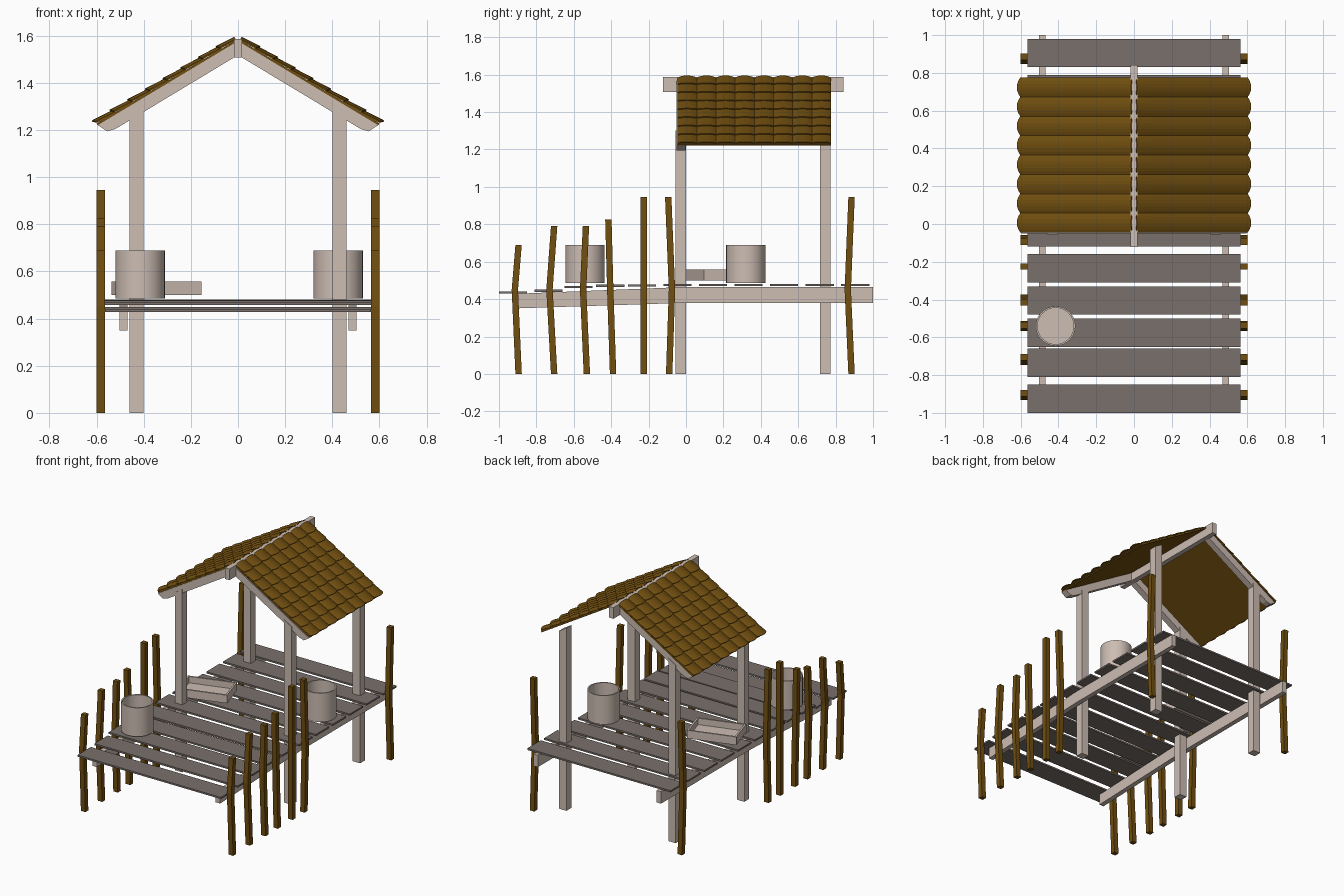
import bpy, bmesh, math
from mathutils import Vector, Matrix

if "Cube" in bpy.data.objects:
    bpy.data.objects.remove(bpy.data.objects["Cube"])


def material(name, rgb):
    m = bpy.data.materials.new(name)
    m.use_nodes = True
    m.diffuse_color = (*rgb, 1)
    bsdf = next(n for n in m.node_tree.nodes if n.type == 'BSDF_PRINCIPLED')
    bsdf.inputs["Base Color"].default_value = (*rgb, 1)
    bsdf.inputs["Roughness"].default_value = 0.9
    return m


PALE = material("pale_wood", (0.61, 0.51, 0.45))
GREY = material("weathered_grey", (0.19, 0.16, 0.147))
BROWN = material("dark_brown", (0.165, 0.077, 0.005))


def finish(name, bm, mat):
    bmesh.ops.recalc_face_normals(bm, faces=bm.faces)
    me = bpy.data.meshes.new(name)
    bm.to_mesh(me)
    bm.free()
    me.materials.append(mat)
    ob = bpy.data.objects.new(name, me)
    bpy.context.collection.objects.link(ob)
    return ob


def add_box(bm, centre, size, rot=Matrix()):
    m = Matrix.Translation(centre) @ rot @ Matrix.Diagonal((*size, 1))
    bmesh.ops.create_cube(bm, size=1, matrix=m)


def box(name, centre, size, mat):
    bm = bmesh.new()
    add_box(bm, centre, size)
    return finish(name, bm, mat)


def prism(name, points, axis, start, end, mat):
    """Extrude a closed outline along axis 'x' (points y,z) or 'y' (points x,z)."""
    bm = bmesh.new()

    def place(p, d):
        return (d, p[0], p[1]) if axis == 'x' else (p[0], d, p[1])
    face = bm.faces.new([bm.verts.new(place(p, start)) for p in points])
    new = bmesh.ops.extrude_face_region(bm, geom=[face])["geom"]
    shift = Vector(place((0, 0), end - start))
    bmesh.ops.translate(bm, vec=shift, verts=[v for v in new if isinstance(v, bmesh.types.BMVert)])
    return finish(name, bm, mat)


SIDES = (("left", 1), ("right", -1))

# Deck planks: centre y, centre z
planks = [(-.925, .435), (-.735, .444), (-.575, .464), (-.405, .471), (-.235, .473)]
planks += [(-.045 + .19 * i, .475) for i in range(6)]
for i, (y, z) in enumerate(planks):
    box(f"deck_plank_{i + 1}", (0, y, z), (1.13, .15, .012), GREY)

# Deck beams with a sloping front part
beam = [(-.92, .35), (0, .38), (1, .38), (1, .465), (0, .465), (-.92, .428)]
for side, s in SIDES:
    prism(f"deck_beam_{side}", beam, 'x', s * .468, s * .503, PALE)

# Bent fence stakes: y at foot, middle and top, then height
stakes = [(-.895, -.915, -.895, .69), (-.705, -.73, -.705, .79), (-.53, -.55, -.535, .79),
          (-.39, -.405, -.415, .825), (-.225, -.225, -.225, .945),
          (-.09, -.075, -.095, .945), (.885, .865, .885, .945)]
for i, (foot, mid, top, h) in enumerate(stakes):
    spine = [(foot, 0), (mid, .45), (top, h)]
    outline = [(y - .017, z) for y, z in spine] + [(y + .017, z) for y, z in reversed(spine)]
    for side, s in SIDES:
        prism(f"fence_stake_{side}_{i + 1}", outline, 'x', s * .565, s * .6, BROWN)

# Shelter posts, cut to the roof slope
SLOPE = .6
APEX = 1.578
for place, y in (("front", -.027), ("back", .745)):
    for side, s in SIDES:
        a, b = .402, .46
        outline = [(s * a, 0), (s * b, 0), (s * b, APEX - .035 - SLOPE * b), (s * a, APEX - .035 - SLOPE * a)]
        prism(f"shelter_post_{place}_{side}", outline, 'y', y - .028, y + .028, PALE)

# Rafters and ridge beam
for place, side, s, y in (("front", "left", 1, -.027), ("front", "right", -1, -.027),
                          ("back", "right", -1, .745)):
    outline = [(0, APEX), (s * .595, APEX - SLOPE * .595),
               (s * .555, 1.195), (s * .52, 1.205), (0, APEX - .06)]
    prism(f"rafter_{place}_{side}", outline, 'y', y - .024, y + .024, PALE)
box("ridge_beam", (0, .36, 1.547), (.036, .965, .08), PALE)

# Roof boards with overlapping curved tiles
ROWS, COLS = 8, 8
Y0, Y1 = -.045, .775
LENGTH = .6 * math.hypot(1, SLOPE)
STEP, WIDTH = LENGTH / ROWS, (Y1 - Y0) / COLS
for side, s in SIDES:
    down = Vector((s, 0, -SLOPE)).normalized()
    up = Vector((s * SLOPE, 0, 1)).normalized()
    top = Vector((0, 0, APEX))
    outline = [(0, APEX), (s * .595, APEX - SLOPE * .595),
               (s * .6, APEX - SLOPE * .595 + .008), (0, APEX + .009)]
    prism(f"roof_board_{side}", outline, 'y', Y0, Y1, BROWN)
    bm = bmesh.new()
    for r in range(ROWS):
        for c in range(COLS):
            rings = []
            for j in range(7):
                t = j / 3 - 1
                arch = .012 * (1 - t * t)
                y = Y0 + WIDTH * (c + .5 + t * .5)
                u_top = max(r * STEP - .012, .004)
                u_end = (r + 1) * STEP - .008 + .014 * (1 - t * t)
                ring = []
                for u, n in ((u_top, .006), (u_end, .011), (u_end, .018), (u_top, .011)):
                    p = top + down * u + up * (n + arch)
                    ring.append(bm.verts.new((p.x, y, p.z)))
                rings.append(ring)
            for a, b in zip(rings, rings[1:]):
                for k in range(4):
                    bm.faces.new((a[k], a[k - 1], b[k - 1], b[k]))
            bm.faces.new(rings[0])
            bm.faces.new(rings[-1])
    finish(f"roof_tiles_{side}", bm, BROWN)

# Open barrels, lathed from a wall profile
profile = [(0, .485), (.105, .485), (.105, .69), (.096, .69), (.096, .5), (0, .5)]
for name, x, y in (("barrel_front", -.415, -.54), ("barrel_back", .425, .32)):
    bm = bmesh.new()
    verts = [bm.verts.new((r, 0, z)) for r, z in profile]
    edges = [bm.edges.new(e) for e in zip(verts, verts[1:])]
    bmesh.ops.spin(bm, geom=verts + edges, cent=(0, 0, 0), axis=(0, 0, 1),
                   angle=math.tau, steps=32)
    bmesh.ops.remove_doubles(bm, verts=bm.verts, dist=.0005)
    ob = finish(name, bm, PALE)
    ob.location = (x, y, 0)
    bpy.ops.object.select_all(action='DESELECT')
    bpy.context.view_layer.objects.active = ob
    ob.select_set(True)
    bpy.ops.object.shade_smooth_by_angle(angle=math.radians(40))

# Shallow open tray, turned on the deck
bm = bmesh.new()
W, D, WALL = .335, .21, .012
add_box(bm, (0, 0, .506), (W, D, .012))
for s in (1, -1):
    add_box(bm, (0, s * (D - WALL) / 2, .53), (W, WALL, .055))
    add_box(bm, (s * (W - WALL) / 2, 0, .53), (WALL, D, .055))
tray = finish("tray", bm, PALE)
tray.location = (-.345, .148, 0)
tray.rotation_euler.z = math.radians(17)
